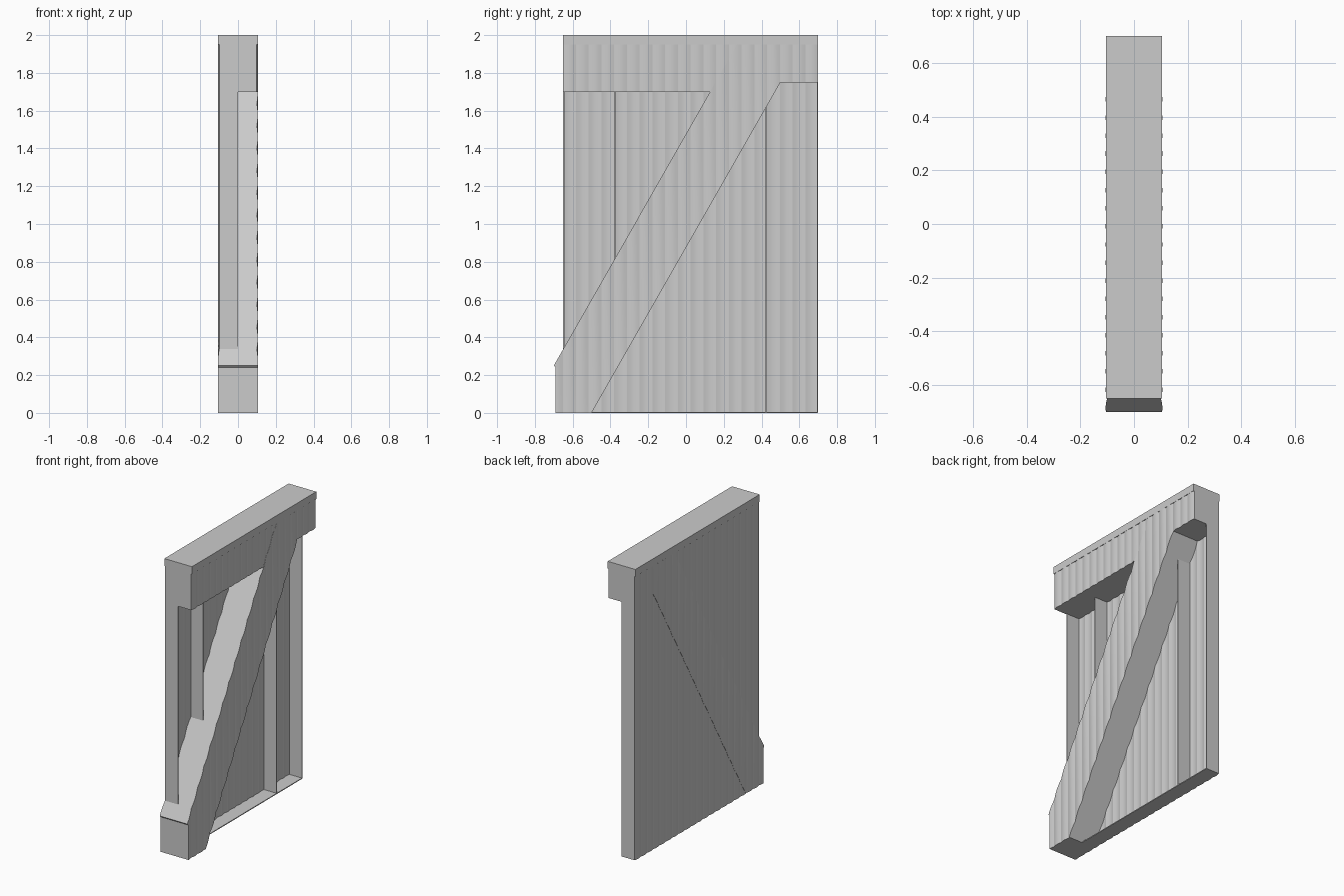
import bpy, bmesh, math

cube = bpy.data.objects.get("Cube")
if cube:
    bpy.data.objects.remove(cube, do_unlink=True)

PERIOD = 1.35 / 20     # width of one corrugation
FRONT, BACK = -0.65, 0.7
AMP = 0.006

grey = bpy.data.materials.new("light_grey")
grey.use_nodes = True
grey.diffuse_color = (0.6, 0.6, 0.6, 1)
grey.node_tree.nodes["Principled BSDF"].inputs["Base Color"].default_value = (0.6, 0.6, 0.6, 1)


def ripple(y):
    return AMP * abs(math.sin(math.pi * (y - FRONT) / PERIOD))


def prism(name, outline, x0, x1, corrugated=False):
    """Extrude a (y, z) outline from x0 to x1, with optional corrugated sides."""
    bm = bmesh.new()
    face = bm.faces.new([bm.verts.new((x0, y, z)) for y, z in outline])
    ext = bmesh.ops.extrude_face_region(bm, geom=[face])
    moved = [v for v in ext["geom"] if isinstance(v, bmesh.types.BMVert)]
    bmesh.ops.translate(bm, verts=moved, vec=(x1 - x0, 0, 0))
    if corrugated:
        step = PERIOD / 4
        for i in range(-3, 81):
            bmesh.ops.bisect_plane(bm, geom=bm.verts[:] + bm.edges[:] + bm.faces[:],
                                   plane_co=(0, FRONT + i * step, 0), plane_no=(0, 1, 0))
        for v in bm.verts:
            if abs(v.co.x) > 0.05:
                v.co.x += math.copysign(ripple(v.co.y), v.co.x)
    bmesh.ops.recalc_face_normals(bm, faces=bm.faces)
    mesh = bpy.data.meshes.new(name)
    bm.to_mesh(mesh)
    bm.free()
    mesh.materials.append(grey)
    obj = bpy.data.objects.new(name, mesh)
    bpy.context.collection.objects.link(obj)
    if corrugated:
        bpy.ops.object.select_all(action="DESELECT")
        obj.select_set(True)
        bpy.context.view_layer.objects.active = obj
        bpy.ops.object.shade_smooth_by_angle(angle=math.radians(25))
    return obj


def rect(y0, y1, z0, z1):
    return [(y0, z0), (y1, z0), (y1, z1), (y0, z1)]


# Corrugated sheet forming the closed side of the wall
prism("wall_sheet", rect(FRONT, BACK, 0, 1.95), -0.099, -0.093, True)

# Header across the top, hanging lower at the front than at the back
header = [(FRONT, 1.95), (FRONT, 1.7), (0.13, 1.7), (0.2, 1.75), (BACK, 1.75), (BACK, 1.95)]
prism("header", header, -0.099, 0.099, True)
prism("top_cap", rect(FRONT, BACK, 1.95, 2), -0.105, 0.105)

# Diagonal brace with its foot
brace = [(-0.7, 0.25), (-0.69, 0.24), (-0.69, 0), (-0.5, 0), (0.5, 1.75), (0.5, 1.95), (0.27, 1.95)]
prism("diagonal_brace", brace, -0.1, 0.1, True)

# End flanges and the floor flange of the tray-like wall
T = 0.006
prism("front_flange", rect(FRONT, FRONT + T, 0.3, 1.72), -0.099, 0)
prism("back_flange", rect(BACK - T, BACK, 0, 1.77), -0.099, 0)
prism("floor_flange", rect(-0.55, BACK, 0, T), -0.099, 0)

# Upright stiffening fins inside the recesses
prism("front_fin", rect(-0.38, -0.38 + T, 0.78, 1.72), -0.097, 0)
prism("back_fin", rect(0.42, 0.42 + T, 0, 1.65), -0.097, 0)
